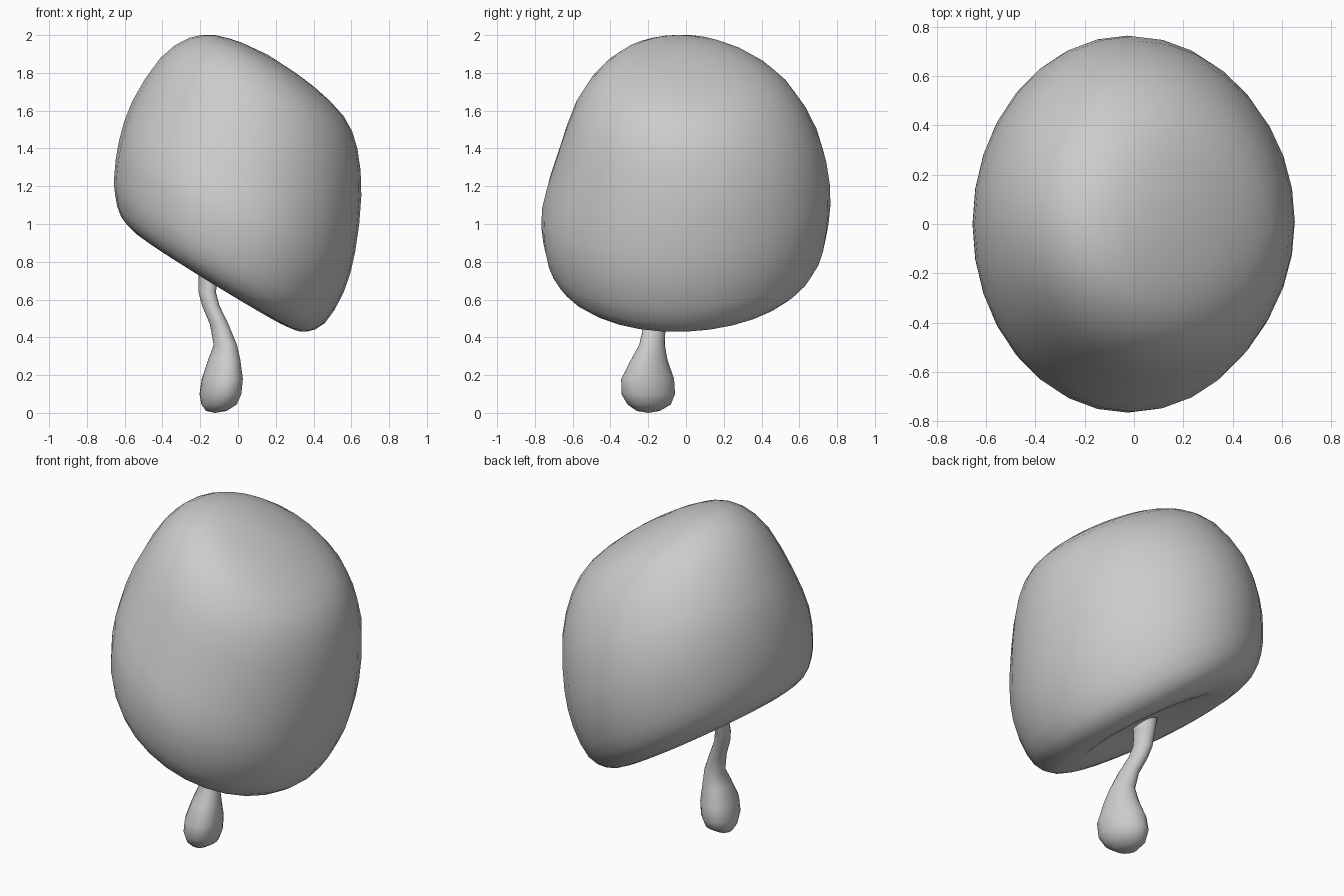
import bpy, bmesh
from math import cos, sin, tau

if "Cube" in bpy.data.objects:
    bpy.data.objects.remove(bpy.data.objects["Cube"])


def loft(name, rings, start, end):
    """Skin closed rings of equal length and close both ends to a pole."""
    bm = bmesh.new()
    loops = [[bm.verts.new(p) for p in ring] for ring in rings]
    n = len(loops[0])
    for a, b in zip(loops, loops[1:]):
        for i in range(n):
            j = (i + 1) % n
            bm.faces.new((a[i], a[j], b[j], b[i]))
    for loop, pole in ((loops[0], start), (loops[-1], end)):
        tip = bm.verts.new(pole)
        for i in range(n):
            bm.faces.new((loop[i], loop[(i + 1) % n], tip))
    bmesh.ops.recalc_face_normals(bm, faces=bm.faces)
    mesh = bpy.data.meshes.new(name)
    bm.to_mesh(mesh)
    bm.free()
    mesh.shade_smooth()
    obj = bpy.data.objects.new(name, mesh)
    bpy.context.collection.objects.link(obj)
    return obj


def smooth(rows):
    """Add a curved midpoint between neighbouring profile rows."""
    out = []
    for i in range(len(rows) - 1):
        p, a, b, q = (rows[max(i - 1, 0)], rows[i], rows[i + 1],
                      rows[min(i + 2, len(rows) - 1)])
        out += [a, tuple((9 * (s + t) - u - v) / 16 for u, s, t, v in zip(p, a, b, q))]
    return out + [rows[-1]]


def cap_ring(lx, lz, rx, rz, half_y, mid_y, roll, n=32):
    """Tilted ellipse between a left and a right point, rolled slightly forward."""
    pts = []
    for i in range(n):
        c, s = cos(tau * i / n), sin(tau * i / n)
        pts.append(((lx + rx) / 2 + (rx - lx) / 2 * c, mid_y + half_y * s,
                    (lz + rz) / 2 + (rz - lz) / 2 * c + roll * half_y * s))
    return pts


def stem_ring(x, y, z, rx, ry, n=20):
    pts = []
    for i in range(n):
        c, s = cos(tau * i / n), sin(tau * i / n)
        pts.append((x + 0.97 * rx * c - 0.17 * ry * s, y + ry * s, z))
    return pts


# Cap: hollow underside, rounded rim, leaning dome
# (left x, left z, right x, right z, half depth, centre y, roll)
cap_profile = [
    (-0.31, 0.84, 0.08, 0.62, 0.26, 0.00, 0.03),
    (-0.45, 0.895, 0.21, 0.49, 0.42, 0.00, 0.03),
    (-0.54, 0.95, 0.29, 0.445, 0.54, 0.00, 0.03),
    (-0.62, 1.04, 0.36, 0.43, 0.64, 0.00, 0.04),
    (-0.65, 1.15, 0.46, 0.475, 0.715, 0.00, 0.05),
    (-0.655, 1.26, 0.56, 0.64, 0.755, 0.00, 0.07),
    (-0.63, 1.44, 0.62, 0.85, 0.762, 0.00, 0.08),
    (-0.56, 1.65, 0.653, 1.15, 0.695, 0.01, 0.08),
    (-0.41, 1.88, 0.632, 1.40, 0.58, -0.01, 0.06),
    (-0.26, 1.985, 0.56, 1.57, 0.44, -0.03, 0.03),
    (-0.12, 2.0, 0.41, 1.72, 0.285, -0.04, 0.0),
    (0.02, 1.96, 0.29, 1.81, 0.14, -0.04, 0.0),
]
loft("mushroom_cap", [cap_ring(*p) for p in smooth(cap_profile)],
     (-0.12, 0.0, 0.77), (0.16, -0.04, 1.895))

# Stem: thin bent neck swelling into a bulb (x, y, z, radius x, radius y)
stem_profile = [
    (-0.115, -0.20, 0.01, 0.055, 0.06),
    (-0.10, -0.195, 0.045, 0.095, 0.115),
    (-0.093, -0.20, 0.10, 0.112, 0.142),
    (-0.083, -0.203, 0.18, 0.11, 0.14),
    (-0.073, -0.195, 0.28, 0.087, 0.097),
    (-0.067, -0.18, 0.36, 0.063, 0.068),
    (-0.10, -0.165, 0.47, 0.05, 0.057),
    (-0.145, -0.14, 0.57, 0.047, 0.053),
    (-0.163, -0.12, 0.64, 0.047, 0.053),
    (-0.157, -0.10, 0.72, 0.052, 0.058),
    (-0.15, -0.09, 0.80, 0.065, 0.07),
]
loft("mushroom_stem", [stem_ring(*p) for p in stem_profile],
     (-0.12, -0.20, 0.0), (-0.15, -0.09, 0.82))
